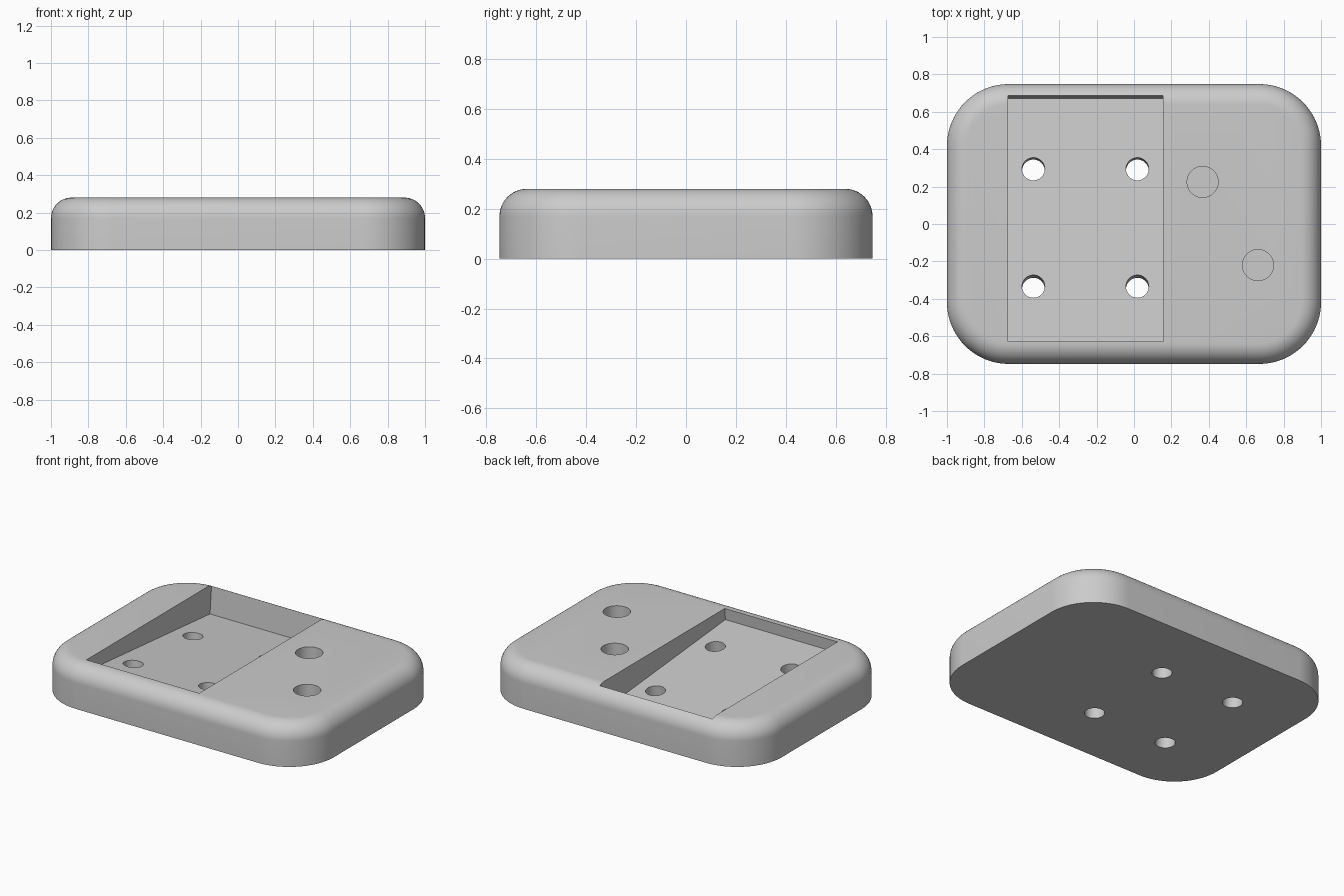
import bpy
import bmesh
from math import radians
from mathutils import Matrix

default = bpy.data.objects.get("Cube")
if default:
    bpy.data.objects.remove(default, do_unlink=True)

grey = bpy.data.materials.new("light grey")
grey.use_nodes = True
grey.diffuse_color = (0.6, 0.6, 0.6, 1)
grey.node_tree.nodes["Principled BSDF"].inputs["Base Color"].default_value = (0.6, 0.6, 0.6, 1)


def make_object(name, bm):
    mesh = bpy.data.meshes.new(name)
    bmesh.ops.recalc_face_normals(bm, faces=bm.faces)
    bm.to_mesh(mesh)
    bm.free()
    mesh.materials.append(grey)
    obj = bpy.data.objects.new(name, mesh)
    bpy.context.collection.objects.link(obj)
    return obj


def box(bm, size, centre, frame=Matrix()):
    matrix = frame @ Matrix.Translation(centre) @ Matrix.Diagonal((*size, 1))
    bmesh.ops.create_cube(bm, size=1, matrix=matrix)


def cylinder(bm, radius, x, y, low, high, frame=Matrix()):
    matrix = frame @ Matrix.Translation((x, y, (low + high) / 2))
    bmesh.ops.create_cone(bm, cap_ends=True, segments=48, radius1=radius,
                          radius2=radius, depth=high - low, matrix=matrix)


def cut(target, name, bm):
    cutter = make_object(name, bm)
    cutter.hide_render = True
    mod = target.modifiers.new(name, "BOOLEAN")
    mod.operation = "DIFFERENCE"
    mod.solver = "EXACT"
    mod.object = cutter
    bpy.context.view_layer.objects.active = target
    bpy.ops.object.modifier_apply(modifier=mod.name)
    bpy.data.objects.remove(cutter, do_unlink=True)


# Base block: rounded corners, then a fillet around the top rim
WIDTH, DEPTH, HEIGHT = 2.0, 1.496, 0.28
bm = bmesh.new()
box(bm, (WIDTH, DEPTH, HEIGHT), (0, 0, HEIGHT / 2))
uprights = [e for e in bm.edges if abs(e.verts[0].co.z - e.verts[1].co.z) > 0.1]
bmesh.ops.bevel(bm, geom=uprights, offset=0.33, segments=20, profile=0.5, affect="EDGES")
rim = [e for e in bm.edges if all(v.co.z > HEIGHT - 0.001 for v in e.verts)]
bmesh.ops.bevel(bm, geom=rim, offset=0.11, segments=12, profile=0.5, affect="EDGES")
body = make_object("base_block", bm)

# Pocket whose floor slopes down towards the back
tilted = Matrix.Translation((-0.26, 0.017, 0.146)) @ Matrix.Rotation(radians(-5), 4, "X")
bm = bmesh.new()
box(bm, (0.83, 1.311, 0.5), (0, 0, 0.25), tilted)
cut(body, "pocket_cutter", bm)

# Four through holes square to the pocket floor
bm = bmesh.new()
for x in (-0.278, 0.278):
    for y in (-0.352, 0.278):
        cylinder(bm, 0.061, x, y, -0.4, 0.05, tilted)
cut(body, "through_hole_cutter", bm)

# Two blind holes beside the pocket
bm = bmesh.new()
for x, y in ((0.367, 0.225), (0.663, -0.22)):
    cylinder(bm, 0.083, x, y, 0.1, 0.4)
cut(body, "blind_hole_cutter", bm)

bpy.ops.object.select_all(action="DESELECT")
body.select_set(True)
bpy.context.view_layer.objects.active = body
bpy.ops.object.shade_smooth_by_angle(angle=radians(30))
